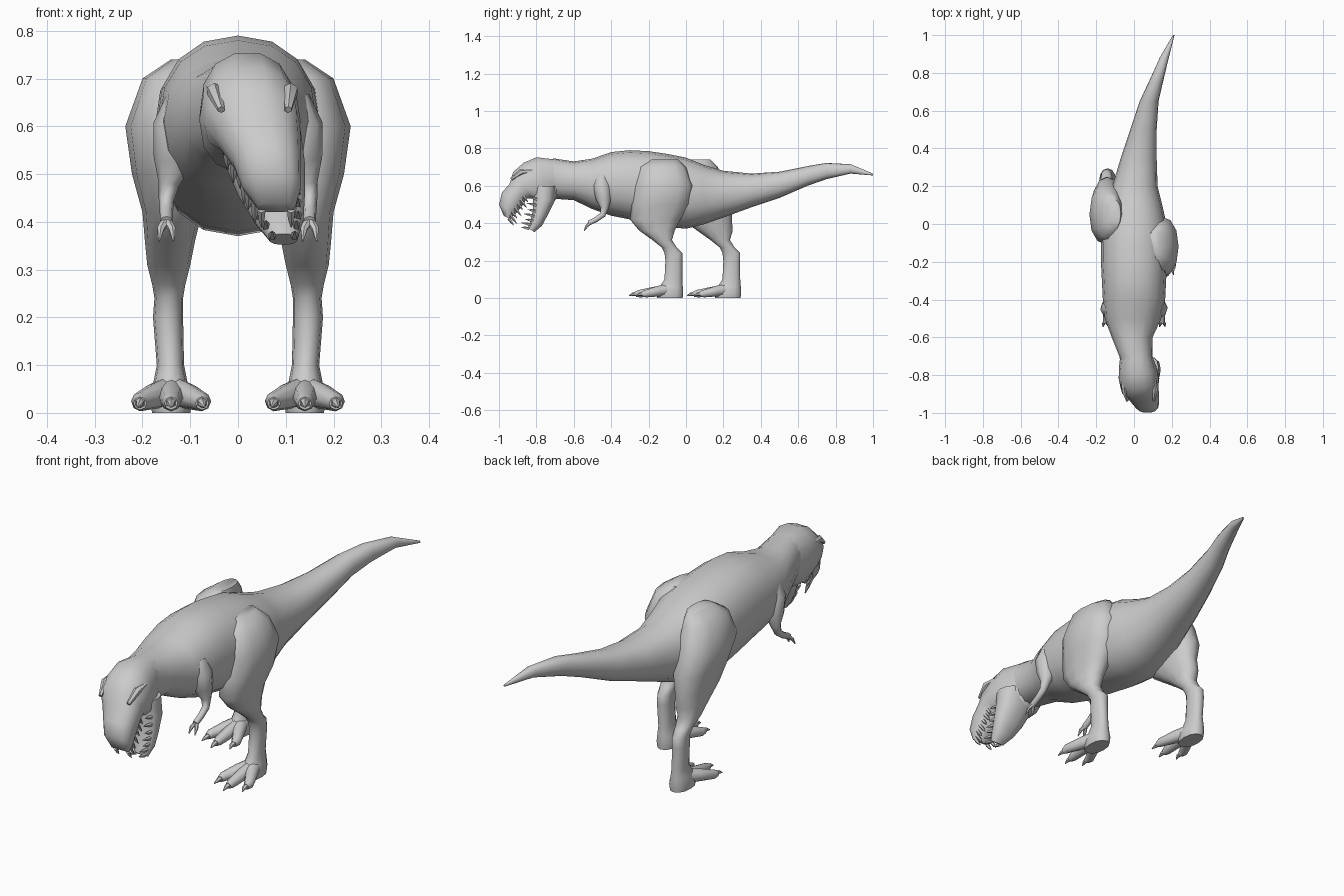
import bpy, bmesh, math
from mathutils import Vector

if "Cube" in bpy.data.objects:
    bpy.data.objects.remove(bpy.data.objects["Cube"])


def skin(name, rings, angle=50):
    """Bridge a list of vertex rings, cap both ends, shade smooth."""
    bm = bmesh.new()
    loops = [[bm.verts.new(p) for p in r] for r in rings]
    n = len(loops[0])
    for a, b in zip(loops, loops[1:]):
        for i in range(n):
            bm.faces.new((a[i], a[(i + 1) % n], b[(i + 1) % n], b[i]))
    bm.faces.new(loops[0])
    bm.faces.new(loops[-1])
    bmesh.ops.recalc_face_normals(bm, faces=bm.faces[:])
    me = bpy.data.meshes.new(name)
    bm.to_mesh(me)
    bm.free()
    ob = bpy.data.objects.new(name, me)
    bpy.context.collection.objects.link(ob)
    bpy.ops.object.select_all(action='DESELECT')
    ob.select_set(True)
    bpy.context.view_layer.objects.active = ob
    bpy.ops.object.shade_smooth_by_angle(angle=math.radians(angle))
    return ob


def spow(v, e):
    return math.copysign(abs(v) ** e, v)


def loft(name, sections, n=14, e=0.9):
    """Sections: (centre x, half width, (y,z) of one side, (y,z) of the opposite side)."""
    rings = []
    for cx, rx, p, q in sections:
        P, Q = Vector((cx, *p)), Vector((cx, *q))
        c, h = (P + Q) / 2, (P - Q) / 2
        rings.append([c + Vector((rx, 0, 0)) * spow(math.cos(t), e) + h * spow(math.sin(t), e)
                      for t in (2 * math.pi * i / n for i in range(n))])
    return skin(name, rings)


def tube(name, pts, n=8):
    """Round limb through points (x, y, z, radius)."""
    P = [Vector(p[:3]) for p in pts]
    rings = []
    for i, p in enumerate(pts):
        d = (P[min(i + 1, len(P) - 1)] - P[max(i - 1, 0)]).normalized()
        u = d.cross(Vector((1, 0.1, 0))).normalized()
        w = d.cross(u)
        rings.append([P[i] + p[3] * (u * math.cos(t) + w * math.sin(t))
                      for t in (2 * math.pi * k / n for k in range(n))])
    return skin(name, rings)


# Neck, torso and tail: y, centre x, half width, top z, bottom z
body = [(-.78, .02, .08, .74, .57), (-.70, .01, .088, .745, .53), (-.60, -.01, .108, .73, .523),
        (-.50, -.005, .15, .745, .475), (-.40, 0, .165, .78, .44), (-.30, 0, .17, .79, .42),
        (-.20, 0, .175, .785, .40), (-.10, 0, .175, .77, .38), (0, 0, .172, .75, .37),
        (.10, 0, .15, .71, .395), (.20, .005, .12, .68, .43), (.35, .025, .095, .665, .485),
        (.50, .05, .07, .675, .535), (.65, .08, .05, .705, .60), (.75, .115, .038, .722, .635),
        (.88, .16, .024, .715, .665), (1.0, .21, .004, .665, .655)]
loft("body_and_tail", [(cx, rx, (y, zt), (y, zb)) for y, cx, rx, zt, zb in body], 16)

# Skull and snout, bending downwards
upper = [(.01, .08, (-.68, .74), (-.68, .54)), (.02, .10, (-.80, .755), (-.72, .50)),
         (.025, .106, (-.87, .725), (-.77, .50)), (.03, .10, (-.925, .675), (-.82, .53)),
         (.045, .087, (-.945, .61), (-.85, .53)), (.06, .072, (-.985, .565), (-.875, .49)),
         (.07, .062, (-1.0, .50), (-.91, .45)), (.08, .04, (-.975, .44), (-.94, .42))]
loft("upper_head", upper, 14, 0.85)

# Open lower jaw
lower = [(.04, .09, (-.69, .60), (-.83, .60)), (.055, .085, (-.70, .52), (-.82, .53)),
         (.07, .07, (-.74, .44), (-.82, .47)), (.085, .052, (-.77, .385), (-.83, .42)),
         (.095, .03, (-.81, .352), (-.845, .375))]
loft("lower_jaw", lower, 14, 0.85)


# Teeth along both jaw rims
def teeth(name, secs, direction, count):
    d = Vector(direction).normalized()
    for k in range(count):
        f = k / (count - 1) * (len(secs) - 1)
        i = min(int(f), len(secs) - 2)
        t = f - i
        a, b = secs[i], secs[i + 1]
        cx, rx = a[0] + (b[0] - a[0]) * t, a[1] + (b[1] - a[1]) * t
        P = Vector(a[2]).lerp(Vector(b[2]), t)
        Q = Vector(a[3]).lerp(Vector(b[3]), t)
        base = Q.lerp(P, .22)
        size = .045 + .012 * (k % 2)
        for s in (-1, 1):
            p = Vector((cx + s * rx * .78, *base))
            tip = p + d * size
            tube(name, [(*p, .009), (*p.lerp(tip, .5), .007), (*tip, .001)], 5)


teeth("upper_tooth", upper[4:], (0, .6, -.8), 7)
teeth("lower_tooth", lower[1:], (0, -.95, .2), 7)

# Brow ridges above the eyes
for s in (-1, 1):
    tube("brow", [(.025 + s * .085, -.82, .68, .008), (.03 + s * .08, -.88, .675, .017),
                  (.035 + s * .07, -.935, .635, .008)], 6)

# Legs: z, front y, back y, inner x, outer x (the left one steps back)
leg = [(.74, -.19, -.04, .07, .14), (.70, -.25, .0, .06, .20), (.60, -.28, .04, .05, .236),
       (.50, -.29, .02, .06, .222), (.42, -.30, -.03, .075, .20), (.36, -.25, -.06, .09, .195),
       (.31, -.18, -.075, .10, .19), (.27, -.13, -.05, .11, .18), (.24, -.115, -.02, .115, .175),
       (.20, -.11, -.02, .115, .178), (.10, -.115, -.02, .113, .17), (.06, -.14, -.017, .105, .178),
       (.03, -.16, -.015, .095, .185), (.0, -.155, -.018, .10, .18)]
for side, s, step in (("right", 1, 0), ("left", -1, 1)):
    secs = []
    for z, y0, y1, x0, x1 in leg:
        k = min(max((.60 - z) / .24, 0), 1)
        dy = step * (.17 + .14 * k)
        secs.append((s * (x0 + x1) / 2, (x1 - x0) / 2, (y0 + dy, z), (y1 + dy, z)))
    loft(side + "_leg", secs, 12)
    dy = step * .31
    # Three toes with claws
    for x, y in ((.075, -.235), (.14, -.27), (.205, -.235)):
        m = (x + .14) / 2
        tube(side + "_toe", [(s * .14, -.09 + dy, .045, .034), (s * m, -.15 + dy, .036, .028),
                             (s * x, y + .02 + dy, .023, .02), (s * x, y + dy, .02, .014)])
        tube(side + "_claw", [(s * x, y + .01 + dy, .022, .012), (s * x, y - .015 + dy, .02, .009),
                              (s * (x + (x - .14) * .08), y - .035 + dy, .012, .002)], 6)
    # Small arm with two fingers
    tube(side + "_arm", [(s * .115, -.45, .66, .035), (s * .128, -.45, .60, .05),
                         (s * .135, -.44, .53, .042), (s * .145, -.435, .48, .022),
                         (s * .15, -.445, .445, .016), (s * .15, -.48, .42, .014),
                         (s * .15, -.52, .40, .013)])
    for fx in (-.015, .015):
        tube(side + "_finger", [(s * .15, -.51, .405, .010), (s * (.15 + fx * .8), -.53, .385, .008),
                                (s * (.15 + fx), -.545, .36, .002)], 6)
